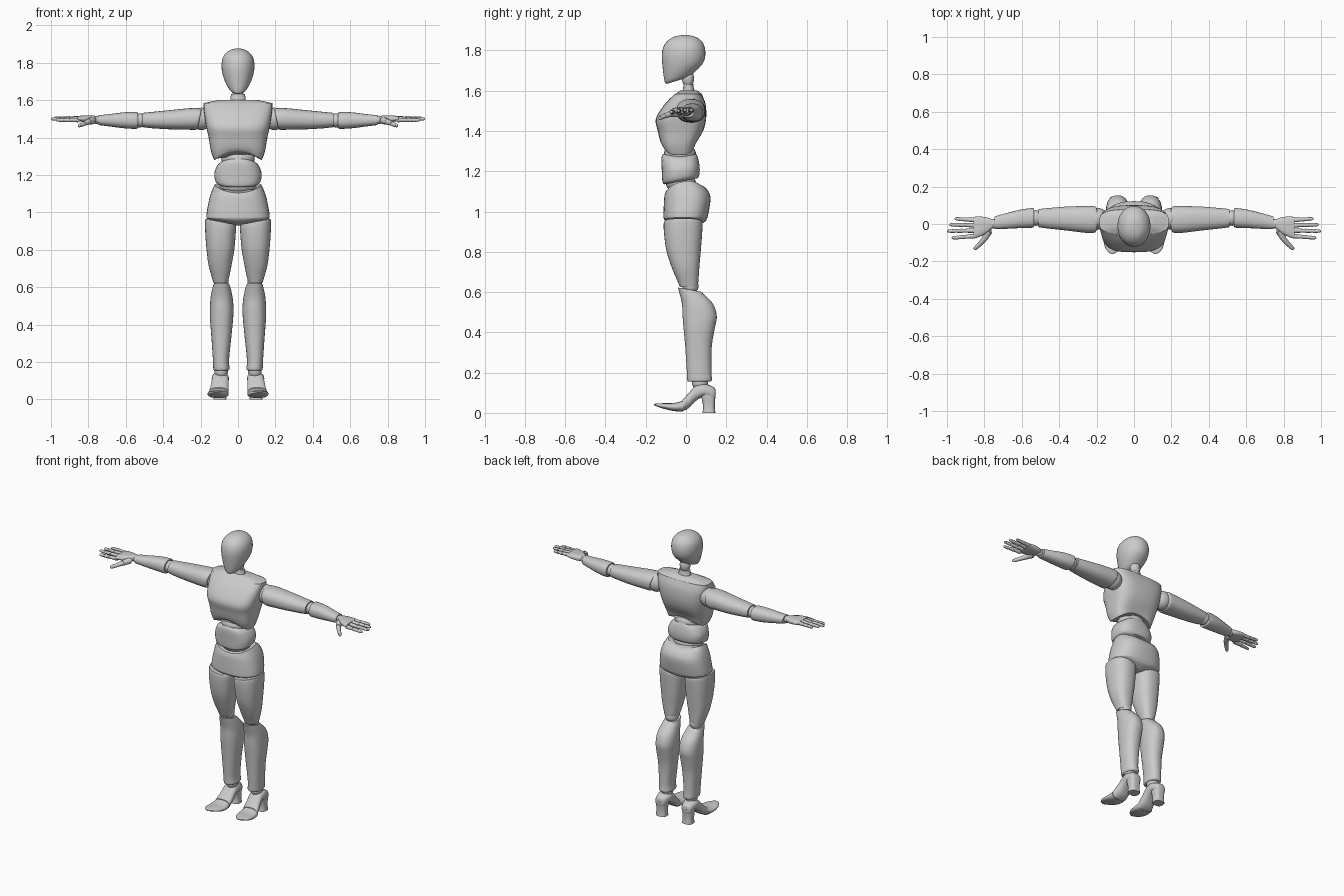
import bpy, bmesh, math
from mathutils import Vector, Matrix

AXES = {'z': (0, 1, 2), 'x': (1, 2, 0), 'y': (0, 2, 1)}   # (u, v, along)


def finish(name, bm, mirror, angle=38):
    bmesh.ops.recalc_face_normals(bm, faces=bm.faces[:])
    me = bpy.data.meshes.new(name)
    bm.to_mesh(me)
    bm.free()
    ob = bpy.data.objects.new(name, me)
    bpy.context.collection.objects.link(ob)
    bpy.ops.object.select_all(action='DESELECT')
    ob.select_set(True)
    bpy.context.view_layer.objects.active = ob
    bpy.ops.object.shade_smooth_by_angle(angle=math.radians(angle))
    if mirror:
        m = ob.modifiers.new("Mirror", 'MIRROR')
        m.use_mirror_merge = False
    return ob


def spline(rows, steps):
    """Smooth the section table with a Catmull-Rom curve."""
    rows = [tuple(r) + (0,) * (8 - len(r)) for r in rows]
    out = []
    for i in range(len(rows) - 1):
        a, b, c, d = rows[max(i - 1, 0)], rows[i], rows[i + 1], rows[min(i + 2, len(rows) - 1)]
        for s in range(steps):
            t = s / steps
            out.append([.5 * (2 * q + (r - p) * t + (2 * p - 5 * q + 4 * r - w) * t * t
                              + (3 * q - p - 3 * r + w) * t ** 3)
                        for p, q, r, w in zip(a, b, c, d)])
    return out + [list(rows[-1])]


def loft(name, axis, rows, power=2.3, n=36, steps=4, mirror=False):
    """Rows: along, u0, u1, v0, v1, [slope over u, slope over v, arch]."""
    iu, iv, it = AXES[axis]
    bm = bmesh.new()
    rings = []
    for t, u0, u1, v0, v1, su, sv, arch in spline(rows, steps):
        ring = []
        for k in range(n):
            a = 2 * math.pi * k / n
            c, s = math.cos(a), math.sin(a)
            p = math.copysign(abs(c) ** (2 / power), c)
            q = math.copysign(abs(s) ** (2 / power), s)
            co = [0, 0, 0]
            du, dv = p * (u1 - u0) / 2, q * (v1 - v0) / 2
            co[iu], co[iv] = (u0 + u1) / 2 + du, (v0 + v1) / 2 + dv
            co[it] = t + su * du + sv * dv + arch * (1 - p * p)
            ring.append(bm.verts.new(co))
        rings.append(ring)
    for a, b in zip(rings, rings[1:]):
        for k in range(n):
            bm.faces.new((a[k], a[(k + 1) % n], b[(k + 1) % n], b[k]))
    bm.faces.new(rings[0])
    bm.faces.new(rings[-1])
    return finish(name, bm, mirror)


def body(name, rows, power=2.3):
    """Central part. Rows: z, half width, y front, y back, [slope, arch]."""
    full = []
    for z, w, y0, y1, *extra in rows:
        sv, arch = (extra + [0, 0])[:2]
        full.append((z, -w, w, y0, y1, 0, sv, arch))
    return loft(name, 'z', full, power)


def ball(name, centre, radii, mirror=False):
    bm = bmesh.new()
    bmesh.ops.create_uvsphere(bm, u_segments=24, v_segments=14, radius=1,
                              matrix=Matrix.Translation(centre) @ Matrix.Diagonal((*radii, 1)))
    return finish(name, bm, mirror)


def digit(name, points, radii):
    """Jointed finger: tapered segments with small knuckles."""
    bm = bmesh.new()
    pts = [Vector(p) for p in points]
    for a, b, r in zip(pts, pts[1:], radii):
        d = b - a
        rot = d.to_track_quat('Z', 'Y').to_matrix().to_4x4()
        bmesh.ops.create_cone(bm, cap_ends=True, segments=12, radius1=r, radius2=r * .8,
                              depth=d.length * .9,
                              matrix=Matrix.Translation((a + b) / 2) @ rot)
        for p in (a, b):
            bmesh.ops.create_uvsphere(bm, u_segments=10, v_segments=6, radius=r * .75,
                                      matrix=Matrix.Translation(p))
    return finish(name, bm, True)


# Head and neck
body("head", [(1.648, .028, -.096, .0, .3), (1.665, .05, -.106, .035, .28),
              (1.72, .077, -.115, .082, .13), (1.78, .088, -.12, .096),
              (1.83, .08, -.106, .088), (1.862, .052, -.072, .058),
              (1.874, .022, -.035, .022), (1.876, .004, -.008, .002)], 2.1)
ball("neck_joint", (0, .01, 1.66), (.034, .03, .045))
body("neck", [(1.575, .046, -.025, .05), (1.61, .04, -.015, .04), (1.632, .038, -.012, .036)], 2)

# Torso, waist and pelvis
body("chest", [(1.28, .125, -.105, .04, 0, .045), (1.285, .13, -.115, .043, 0, .045),
               (1.33, .145, -.128, .055, 0, .02), (1.40, .157, -.14, .085),
               (1.46, .17, -.15, .1), (1.53, .181, -.108, .098),
               (1.58, .184, -.06, .08), (1.585, .178, -.052, .076), (1.602, .10, -.025, .055)], 3.2)
ball("upper_waist_joint", (0, -.03, 1.285), (.09, .08, .055))
body("abdomen", [(1.15, .098, -.108, .058, .18), (1.165, .12, -.117, .066, .18),
                 (1.21, .126, -.12, .068, .1), (1.255, .108, -.122, .06, 0, .01),
                 (1.275, .082, -.112, .05, 0, .012)], 2.6)
ball("lower_waist_joint", (0, -.025, 1.14), (.098, .075, .05))
body("pelvis", [(.93, .03, -.05, .06), (.95, .10, -.095, .095), (.965, .16, -.11, .104),
                (.985, .169, -.112, .11), (1.07, .154, -.108, .122), (1.12, .138, -.102, .1, .1, -.015),
                (1.148, .125, -.097, .068, .17, -.03)], 2.5)

# Legs
loft("thigh", 'z', [(.625, .055, .132, -.03, .058), (.66, .046, .142, -.045, .062),
                    (.72, .034, .158, -.07, .066), (.80, .02, .168, -.096, .073),
                    (.89, .012, .175, -.109, .08), (.945, .012, .176, -.11, .082, .18),
                    (.95, .022, .168, -.1, .072, .18)], 2.4, mirror=True)
ball("hip_joint", (.09, 0, .945), (.06, .07, .05), True)
ball("knee", (.09, .022, .63), (.04, .04, .04), True)
loft("shin", 'z', [(.155, .052, .126, .01, .12), (.165, .045, .132, .006, .129),
                   (.21, .048, .134, .004, .126), (.33, .036, .142, -.004, .128),
                   (.42, .027, .149, -.012, .143), (.48, .024, .15, -.017, .153),
                   (.54, .028, .147, -.02, .135), (.59, .038, .138, -.033, .095, 0, -.1),
                   (.612, .045, .132, -.04, .075, 0, -.18)], 2.3, mirror=True)
ball("ankle", (.09, .07, .15), (.037, .04, .04), True)

# Heeled shoes
loft("foot", 'y', [(.147, .085, .112, .08, .11), (.138, .064, .13, .065, .128),
                   (.09, .05, .14, .08, .145), (.05, .05, .14, .06, .137),
                   (.015, .05, .147, .025, .1), (-.018, .05, .156, .008, .064)], 2.5, mirror=True)
loft("toe", 'y', [(-.016, .052, .158, .007, .06), (-.06, .05, .163, .009, .049),
                  (-.11, .062, .16, .02, .048), (-.145, .088, .143, .032, .047),
                  (-.16, .108, .122, .038, .044)], 2.4, mirror=True)
loft("heel", 'z', [(0, .062, .132, .082, .146), (.04, .064, .13, .084, .143),
                   (.1, .06, .134, .07, .148)], 3, mirror=True)

# Arms
ball("shoulder", (.195, .028, 1.5), (.06, .058, .06), True)
loft("upper_arm", 'x', [(.205, -.04, .09, 1.45, 1.55, 0, -.2), (.215, -.047, .096, 1.442, 1.557, 0, -.2),
                        (.26, -.047, .096, 1.442, 1.557), (.36, -.035, .093, 1.444, 1.547),
                        (.46, -.024, .085, 1.45, 1.537), (.51, -.017, .08, 1.456, 1.532)],
     2.3, mirror=True)
ball("elbow", (.525, .032, 1.492), (.036, .042, .038), True)
loft("forearm", 'x', [(.535, -.014, .08, 1.455, 1.53), (.545, -.02, .085, 1.447, 1.536),
                      (.61, -.022, .076, 1.45, 1.535), (.69, -.026, .056, 1.46, 1.525),
                      (.745, -.028, .04, 1.467, 1.52)], 2.3, mirror=True)
ball("wrist", (.755, .002, 1.495), (.025, .026, .022), True)

# Hands
loft("palm", 'x', [(.758, -.022, .025, 1.482, 1.516), (.79, -.05, .036, 1.48, 1.518),
                   (.83, -.07, .04, 1.484, 1.518), (.858, -.078, .038, 1.49, 1.514)],
     2.8, mirror=True)
for label, y0, y1, tip, z in (("index", -.064, -.074, .975, 1.494), ("middle", -.035, -.038, 1.0, 1.5),
                              ("ring", -.007, -.004, .988, 1.503), ("little", .021, .028, .96, 1.503)):
    end = tip - .008
    pts = [(.85 + (end - .85) * f, y0 + (y1 - y0) * f, z) for f in (0, .45, .75, 1)]
    digit(label + "_finger", pts, (.0125, .0115, .0105))
digit("thumb", [(.775, -.035, 1.492), (.80, -.08, 1.484), (.825, -.108, 1.474), (.848, -.13, 1.464)],
      (.02, .015, .0125))
